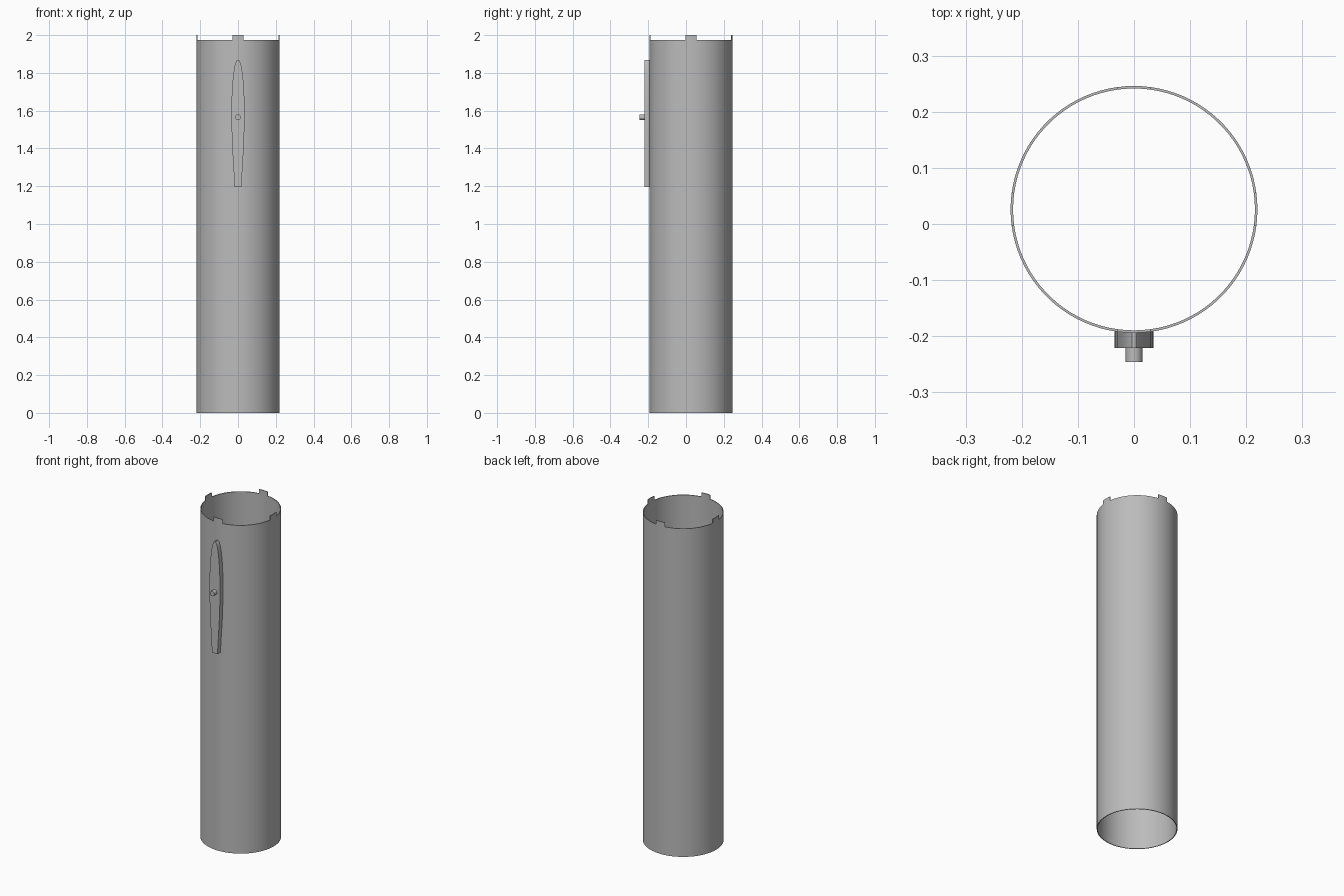
import bpy, bmesh, math

cube = bpy.data.objects.get("Cube")
if cube:
    bpy.data.objects.remove(cube, do_unlink=True)

RADIUS, WALL, CENTRE_Y = 0.22, 0.0045, 0.026
BODY_TOP, TAB_TOP = 1.975, 2.0
SEGMENTS = 92          # four equal quarters, each tab four segments wide
FIN_FRONT, FIN_BACK = -0.221, -0.192

grey = bpy.data.materials.new("plain grey")
grey.use_nodes = True
colour = (0.5, 0.5, 0.5, 1)
grey.diffuse_color = colour
grey.node_tree.nodes["Principled BSDF"].inputs["Base Color"].default_value = colour


def finish(obj):
    obj.data.materials.append(grey)
    bpy.ops.object.select_all(action='DESELECT')
    obj.select_set(True)
    bpy.context.view_layer.objects.active = obj
    for mod in list(obj.modifiers):
        bpy.ops.object.modifier_apply(modifier=mod.name)
    bpy.ops.object.shade_smooth_by_angle(angle=math.radians(30))


def from_bmesh(name, bm):
    bmesh.ops.recalc_face_normals(bm, faces=bm.faces)
    mesh = bpy.data.meshes.new(name)
    bm.to_mesh(mesh)
    bm.free()
    obj = bpy.data.objects.new(name, mesh)
    bpy.context.collection.objects.link(obj)
    return obj


# Open tube with four locking tabs on the upper rim
bm = bmesh.new()
rings = []
for z in (0, BODY_TOP, TAB_TOP):
    rings.append([bm.verts.new((RADIUS * math.cos(math.tau * i / SEGMENTS),
                                RADIUS * math.sin(math.tau * i / SEGMENTS), z))
                  for i in range(SEGMENTS)])
quarter = SEGMENTS // 4
for i in range(SEGMENTS):
    j = (i + 1) % SEGMENTS
    is_tab = (i + 2) % quarter < 4
    for low, high in zip(rings, rings[1:2 + is_tab]):
        bm.faces.new((low[i], low[j], high[j], high[i]))
bmesh.ops.delete(bm, geom=[v for v in bm.verts if not v.link_faces], context='VERTS')
tube = from_bmesh("tube_body", bm)
tube.location.y = CENTRE_Y
wall = tube.modifiers.new("wall", 'SOLIDIFY')
wall.thickness = WALL
wall.offset = -1
finish(tube)

# Slender tapered plate on the front: (half width, height)
half = [(0.018, 1.197), (0.024, 1.3), (0.030, 1.4), (0.0335, 1.5), (0.035, 1.58),
        (0.034, 1.66), (0.030, 1.74), (0.024, 1.8), (0.017, 1.84), (0.010, 1.86),
        (0.004, 1.868)]
outline = half + [(-x, z) for x, z in reversed(half)]
bm = bmesh.new()
face = bm.faces.new([bm.verts.new((x, FIN_FRONT, z)) for x, z in outline])
out = bmesh.ops.extrude_face_region(bm, geom=[face], use_keep_orig=True)
for v in out["geom"]:
    if isinstance(v, bmesh.types.BMVert):
        v.co.y = FIN_BACK
finish(from_bmesh("front_plate", bm))

# Small round pin standing out of the plate
bpy.ops.mesh.primitive_cylinder_add(vertices=32, radius=0.015, depth=0.03,
                                    location=(0, -0.231, 1.565),
                                    rotation=(math.pi / 2, 0, 0))
pin = bpy.context.object
pin.name = "plate_pin"
finish(pin)
